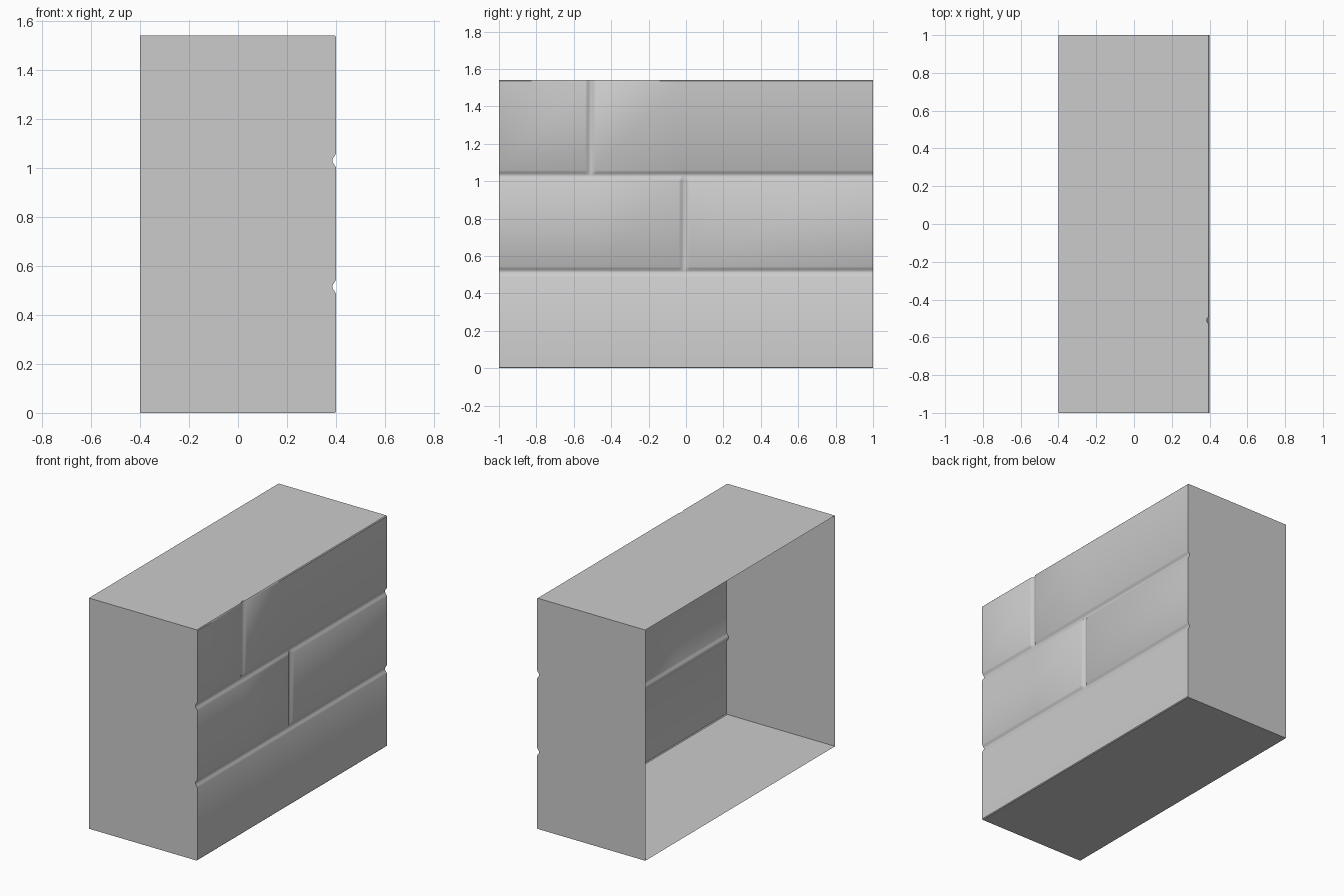
import bpy
import bmesh

if "Cube" in bpy.data.objects:
    bpy.data.objects.remove(bpy.data.objects["Cube"])

HX, HY, H = 0.4, 1.0, 1.54          # half depth, half length, height
BEDS = [0.515, 1.03]                # heights of the horizontal joints
# upright joints: y position, bottom, top
UPRIGHTS = [(-0.51, 1.03, H), (-0.01, 0.515, 1.03)]
# rounded groove section: distance from the joint centre, depth
GROOVE = [(0.0, 0.015), (0.008, 0.013), (0.018, 0.006), (0.028, 0.0)]
EDGE = 0.005                        # small chamfer on top and bottom edges


def groove_depth(d):
    d = abs(d)
    for (a, da), (b, db) in zip(GROOVE, GROOVE[1:]):
        if d <= b:
            return da + (db - da) * (d - a) / (b - a)
    return 0.0


def depth(y, z):
    cuts = [groove_depth(z - b) for b in BEDS]
    cuts += [groove_depth(y - p) for p, lo, hi in UPRIGHTS if lo <= z <= hi]
    cuts.append(max(0, EDGE - z, EDGE - (H - z)))
    return max(cuts)


def stations(start, end, joints):
    pts = set(start + end)
    for j in joints:
        for off, _ in GROOVE:
            pts |= {j - off, j + off}
    return sorted(pts)


bm = bmesh.new()
ys = stations([-HY], [HY], [u[0] for u in UPRIGHTS])
zs = stations([0, EDGE], [H - EDGE, H], BEDS)

# grooved masonry face
grid = [[bm.verts.new((HX - depth(y, z), y, z)) for y in ys] for z in zs]
for r0, r1 in zip(grid, grid[1:]):
    for i in range(len(ys) - 1):
        bm.faces.new((r0[i], r0[i + 1], r1[i + 1], r1[i])).smooth = True

# end walls, top and bottom follow the face outline; the back stays open
b0, b1, t0, t1 = [bm.verts.new((-HX, y, z)) for z in (0, H) for y in (-HY, HY)]
bm.faces.new([b0] + [r[0] for r in grid] + [t0])
bm.faces.new([t1] + [r[-1] for r in reversed(grid)] + [b1])
bm.faces.new([t0] + grid[-1] + [t1])
bm.faces.new([b1] + grid[0][::-1] + [b0])

mesh = bpy.data.meshes.new("stone_wall_block")
bm.to_mesh(mesh)
bm.free()
wall = bpy.data.objects.new("stone_wall_block", mesh)
bpy.context.collection.objects.link(wall)
bpy.context.view_layer.objects.active = wall
wall.select_set(True)
bpy.ops.object.shade_smooth_by_angle(angle=0.7)
